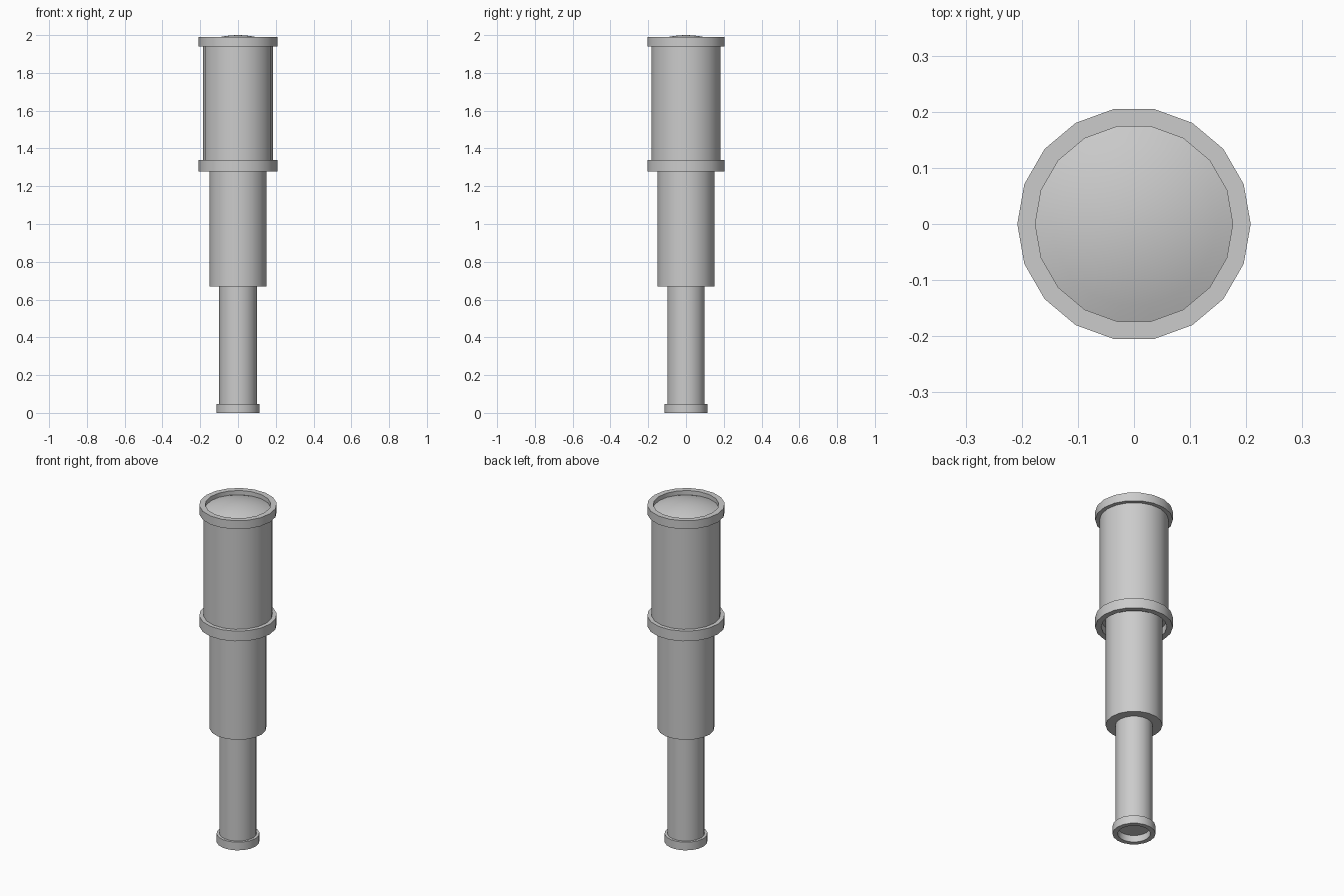
import bpy, bmesh
from math import cos, sin, pi

if "Cube" in bpy.data.objects:
    bpy.data.objects.remove(bpy.data.objects["Cube"])

SIDES = 18


def lathe(name, profile, closed=False):
    """Revolve (radius, z) points round z; radius 0 makes a pole."""
    bm = bmesh.new()
    rings = []
    for r, z in profile:
        if r == 0:
            rings.append([bm.verts.new((0, 0, z))] * SIDES)
        else:
            rings.append([bm.verts.new((r * cos(2 * pi * i / SIDES),
                                        r * sin(2 * pi * i / SIDES), z))
                          for i in range(SIDES)])
    pairs = list(zip(rings, rings[1:]))
    if closed:
        pairs.append((rings[-1], rings[0]))
    for a, b in pairs:
        for i in range(SIDES):
            j = (i + 1) % SIDES
            bm.faces.new(list(dict.fromkeys((a[i], a[j], b[j], b[i]))))
    bmesh.ops.recalc_face_normals(bm, faces=bm.faces)
    mesh = bpy.data.meshes.new(name)
    bm.to_mesh(mesh)
    bm.free()
    obj = bpy.data.objects.new(name, mesh)
    bpy.context.collection.objects.link(obj)
    bpy.ops.object.select_all(action='DESELECT')
    bpy.context.view_layer.objects.active = obj
    obj.select_set(True)
    bpy.ops.object.shade_smooth_by_angle()
    return obj


def tube(name, r, z0, z1):
    return lathe(name, [(0, z0), (r, z0), (r, z1), (0, z1)])


def collar(name, r_in, r_out, z0, z1):
    return lathe(name, [(r_in, z0), (r_out, z0), (r_out, z1), (r_in, z1)], True)


# Telescoping tubes, narrow end down
tube("eyepiece_tube", 0.1, 0.04, 0.69)
tube("middle_tube", 0.152, 0.67, 1.34)
tube("main_tube", 0.185, 1.325, 1.955)

# Raised collars
collar("eyepiece_ring", 0.088, 0.115, 0.0, 0.048)
collar("middle_ring", 0.176, 0.208, 1.278, 1.338)
collar("front_ring", 0.176, 0.208, 1.94, 1.99)

# Domed front lens, sitting just inside the front ring
R, RISE = 0.176, 0.035
dome = [(R * k / 6, 2.0 - RISE * (k / 6) ** 2) for k in range(7)]
lathe("front_lens", dome + [(R, 1.95), (0, 1.95)])
